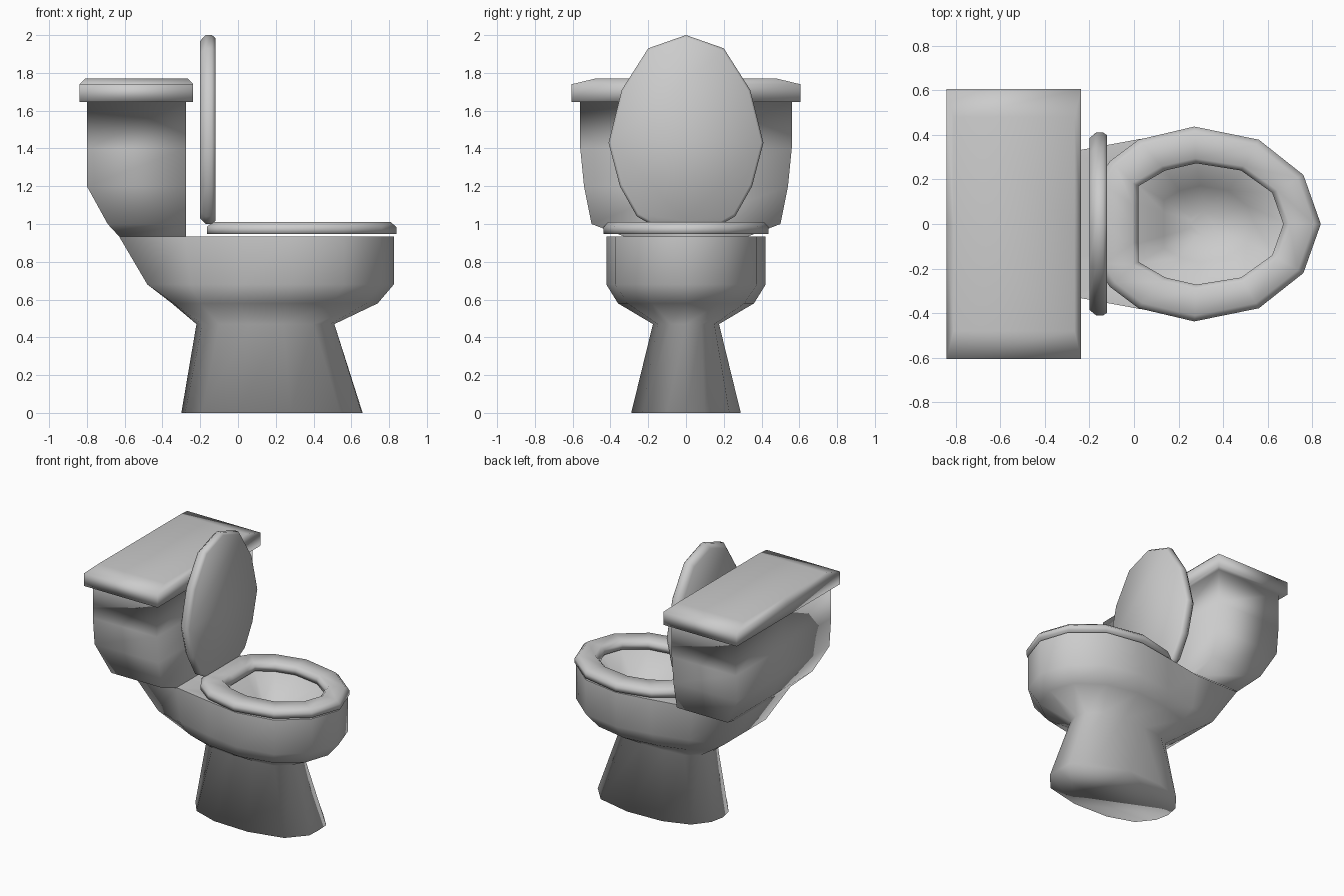
import bpy, bmesh, math

if "Cube" in bpy.data.objects:
    bpy.data.objects.remove(bpy.data.objects["Cube"])


def outline(half, z):
    """Mirror a half outline (front centre -> back centre) into a full ring."""
    return [(x, y, z) for x, y in half] + [(x, -y, z) for x, y in half[-2:0:-1]]


def scaled(half, s, cx):
    return [(cx + (x - cx) * s, y * s) for x, y in half]


def box_ring(x0, x1, w, z):
    return [(x0, -w, z), (x1, -w, z), (x1, 0, z), (x1, w, z), (x0, w, z), (x0, 0, z)]


def loft(name, rings, angle=120, closed=False, caps=(True, True)):
    """Skin rings of equal size; cap the ends or close into a loop."""
    bm = bmesh.new()
    vs = [[bm.verts.new(p) for p in r] for r in rings]
    n = len(vs[0])
    pairs = list(zip(vs, vs[1:]))
    if closed:
        pairs.append((vs[-1], vs[0]))
    for a, b in pairs:
        for i in range(n):
            j = (i + 1) % n
            bm.faces.new((a[i], a[j], b[j], b[i]))
    if not closed:
        for use, ring in zip(caps, (vs[0], vs[-1])):
            if use:
                bm.faces.new(ring)
    bmesh.ops.recalc_face_normals(bm, faces=bm.faces)
    me = bpy.data.meshes.new(name)
    bm.to_mesh(me)
    bm.free()
    ob = bpy.data.objects.new(name, me)
    bpy.context.collection.objects.link(ob)
    bpy.ops.object.select_all(action='DESELECT')
    ob.select_set(True)
    bpy.context.view_layer.objects.active = ob
    bpy.ops.object.shade_smooth_by_angle(angle=math.radians(angle))
    return ob


# pedestal and outer bowl: foot, waist, flare, wall, rim (open on top)
foot = [(.66, 0), (.655, .10), (.54, .23), (.28, .29), (0, .28), (-.19, .215), (-.28, .10), (-.30, 0)]
waist = [(.51, 0), (.49, .08), (.40, .15), (.24, .175), (.06, .175), (-.1, .16), (-.19, .10), (-.22, 0)]
flare = [(.74, 0), (.68, .18), (.50, .31), (.26, .36), (0, .33), (-.2, .27), (-.34, .2), (-.35, 0)]
wall = [(.825, 0), (.755, .21), (.56, .375), (.28, .422), (.02, .38), (-.25, .315), (-.48, .25), (-.48, 0)]
rim = wall[:5] + [(-.28, .325), (-.63, .325), (-.63, 0)]
loft("bowl", [outline(foot, 0), outline(waist, .47), outline(flare, .58),
              outline(wall, .68), outline(rim, .935)], caps=(True, False))

# rim deck in front of the tank, running down into the shallow basin
deck = wall[:5] + [(-.28, .325), (-.28, .16), (-.28, 0)]
basin = [(.69, 0), (.63, .14), (.49, .25), (.28, .285), (.13, .25), (.01, .18), (.01, .09), (.01, 0)]
basin_obj = loft("basin", [outline(deck, .935), outline(basin, .935),
                           outline(scaled(basin, .6, .32), .79),
                           outline(scaled(basin, .2, .32), .74)], caps=(False, True))
if basin_obj.data.polygons[0].normal.z < 0:
    basin_obj.data.flip_normals()

# seat ring
outer = [(.838, 0), (.76, .22), (.56, .378), (.27, .437), (.02, .378), (-.11, .28), (-.165, .19), (-.165, 0)]
inner = [(.67, 0), (.62, .14), (.48, .24), (.28, .272), (.14, .24), (.02, .17), (.02, .08), (.02, 0)]
loft("seat", [outline(outer, .948), outline(outer, .985),
              outline(scaled(outer, .94, .34), 1.01),
              outline(scaled(inner, 1.08, .34), 1.01),
              outline(inner, .985), outline(inner, .948)], closed=True)

# raised lid, outline drawn as (height, half width)
lid = [(2.0, 0), (1.93, .2), (1.71, .34), (1.43, .41), (1.2, .35), (1.04, .26), (1.0, .19), (1.0, 0)]


def upright(s, x):
    return [(x, y, z) for z, y, x in outline(scaled(lid, s, 1.5), x)]


loft("lid", [upright(.94, -.2), upright(1, -.17), upright(1, -.138), upright(.97, -.12)])

# tank rising from the neck, stepping out into its cover
loft("tank", [box_ring(-.63, -.275, .33, .935), box_ring(-.69, -.275, .5, 1.0),
              box_ring(-.80, -.275, .54, 1.2), box_ring(-.80, -.275, .56, 1.4),
              box_ring(-.80, -.275, .56, 1.65),
              box_ring(-.84, -.237, .605, 1.645), box_ring(-.84, -.237, .605, 1.74),
              box_ring(-.81, -.267, .48, 1.77)], caps=(False, True))
